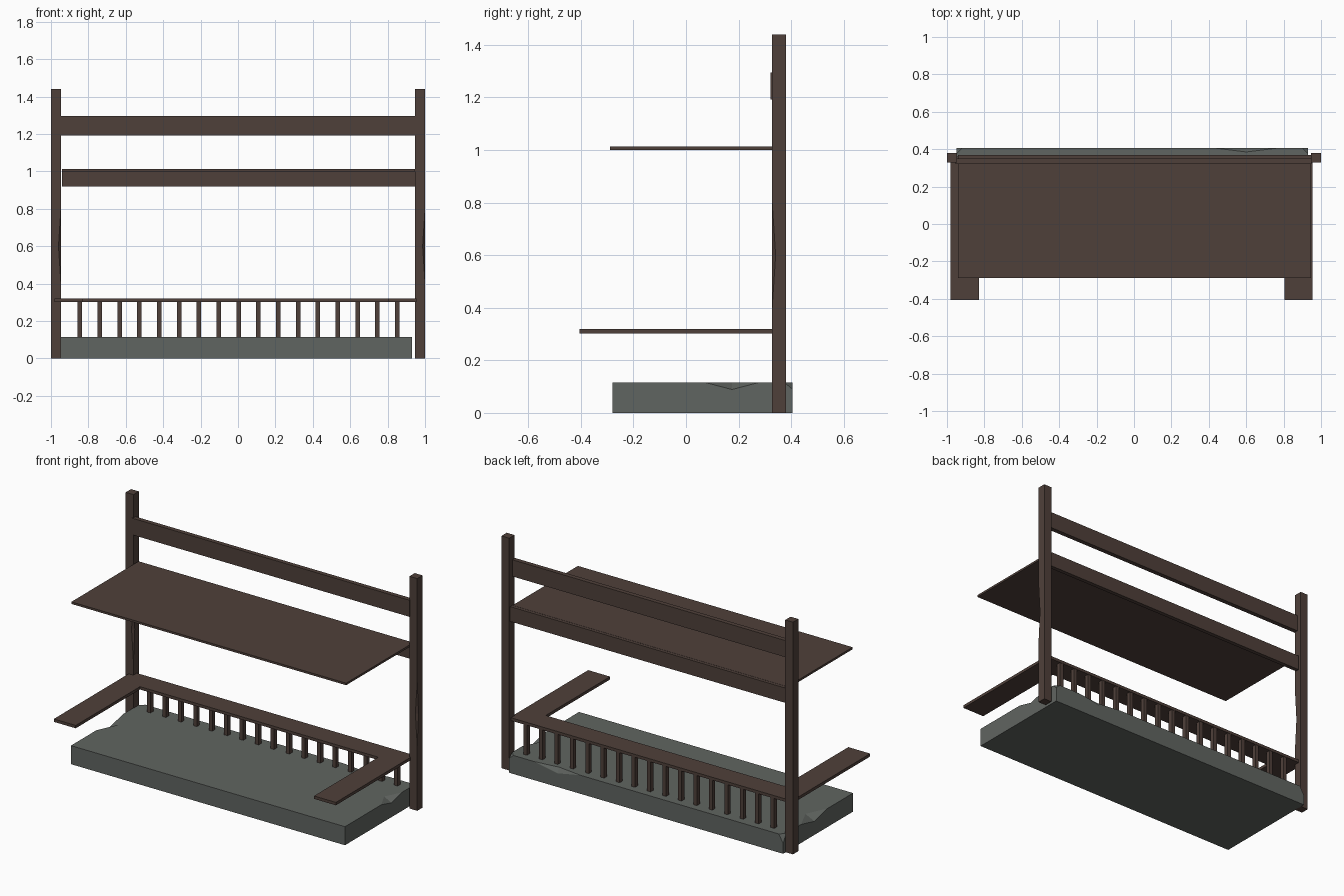
import bpy, bmesh
from mathutils import Vector

if "Cube" in bpy.data.objects:
    bpy.data.objects.remove(bpy.data.objects["Cube"])


def make_material(name, rgb):
    m = bpy.data.materials.new(name)
    m.diffuse_color = (*rgb, 1)
    m.use_nodes = True
    m.node_tree.nodes["Principled BSDF"].inputs["Base Color"].default_value = m.diffuse_color
    return m


wood = make_material("dark brown wood", (0.078, 0.051, 0.042))
stone = make_material("grey stone", (0.118, 0.130, 0.119))


def mesh_object(name, bm, mat=None):
    me = bpy.data.meshes.new(name)
    bm.to_mesh(me)
    bm.free()
    ob = bpy.data.objects.new(name, me)
    bpy.context.collection.objects.link(ob)
    if mat:
        me.materials.append(mat)
    return ob


def box(name, x, y, z, mat=wood):
    """Box from (min, max) ranges."""
    bm = bmesh.new()
    bmesh.ops.create_cube(bm, size=1)
    for v in bm.verts:
        v.co = Vector([r[0] if c < 0 else r[1] for c, r in zip(v.co, (x, y, z))])
    return mesh_object(name, bm, mat)


def chip(ob, centre, radii):
    """Cut a small octahedral notch out of an edge."""
    bm = bmesh.new()
    c = Vector(centre)
    for i in range(3):
        for s in (-1, 1):
            off = Vector((0, 0, 0))
            off[i] = s * radii[i]
            bm.verts.new(c + off)
    bmesh.ops.convex_hull(bm, input=bm.verts)
    cutter = mesh_object("chip_cutter", bm)
    cutter.hide_render = True
    mod = ob.modifiers.new("chip", 'BOOLEAN')
    mod.operation = 'DIFFERENCE'
    mod.solver = 'EXACT'
    mod.object = cutter
    bpy.context.view_layer.objects.active = ob
    bpy.ops.object.modifier_apply(modifier=mod.name)
    bpy.data.objects.remove(cutter)


# Stone base with worn edges
base = box("stone_base", (-0.95, 0.93), (-0.28, 0.405), (0, 0.115), stone)
chip(base, (0.93, 0.175, 0.115), (0.05, 0.10, 0.026))
chip(base, (-0.95, 0.10, 0.115), (0.06, 0.13, 0.03))
chip(base, (0.60, 0.405, 0.115), (0.16, 0.02, 0.03))
chip(base, (0.93, 0.405, 0.115), (0.03, 0.03, 0.025))
chip(base, (-0.95, 0.405, 0.115), (0.03, 0.03, 0.05))

# Tall posts with shallow nicks
for side, label in ((-1, "left"), (1, "right")):
    xs = sorted((side * 0.947, side * 1.0))
    post = box(label + "_post", xs, (0.328, 0.38), (0, 1.44))
    edge_x = -0.947 if side < 0 else 1.0
    chip(post, (edge_x, 0.328, 0.60), (0.013, 0.013, 0.20))

# Cross rails and upper shelf
box("top_rail", (-0.955, 0.95), (0.322, 0.350), (1.192, 1.295))
box("shelf_rail", (-0.94, 0.95), (0.345, 0.370), (0.92, 1.012))
box("upper_shelf", (-0.94, 0.945), (-0.29, 0.350), (1.0, 1.013))

# U-shaped handrail: flat outline extruded upward
outline = [(-0.98, -0.405), (-0.83, -0.405), (-0.83, 0.225), (0.805, 0.225),
           (0.805, -0.405), (0.955, -0.405), (0.955, 0.362), (-0.98, 0.362)]
bm = bmesh.new()
face = bm.faces.new([bm.verts.new((x, y, 0.302)) for x, y in outline])
ext = bmesh.ops.extrude_face_region(bm, geom=[face])
bmesh.ops.translate(bm, vec=(0, 0, 0.018),
                    verts=[g for g in ext["geom"] if isinstance(g, bmesh.types.BMVert)])
bmesh.ops.recalc_face_normals(bm, faces=bm.faces)
mesh_object("handrail", bm, wood)

# Row of balusters
for i in range(17):
    x = -0.845 + i * 0.106
    box(f"baluster_{i + 1}", (x - 0.012, x + 0.012), (0.332, 0.360), (0.10, 0.306))
